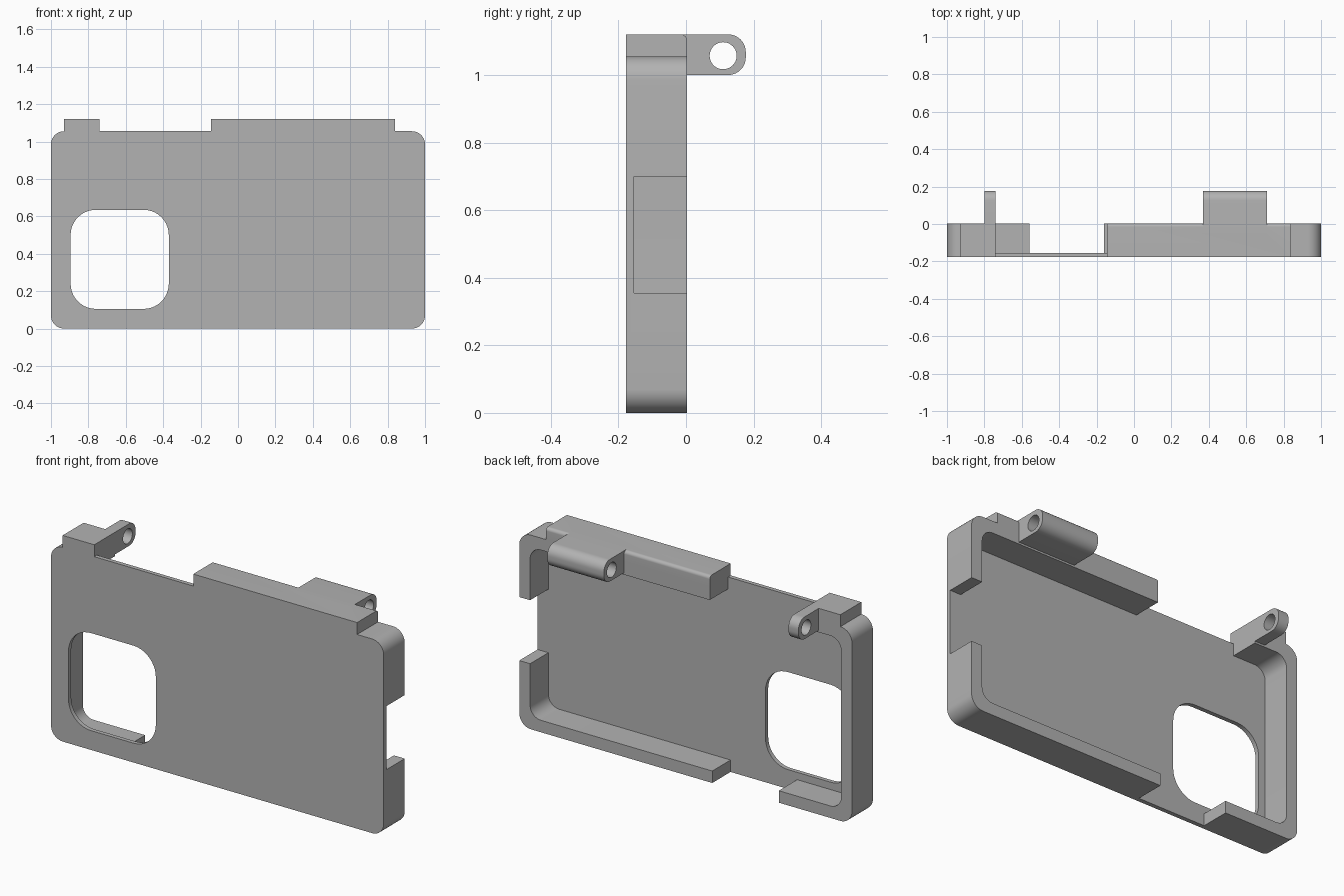
import bpy, bmesh, math
from mathutils import Vector

old = bpy.data.objects.get("Cube")
if old:
    bpy.data.objects.remove(old, do_unlink=True)

grey = bpy.data.materials.new("plain grey")
grey.use_nodes = True
COLOR = (0.45, 0.45, 0.45, 1)
grey.diffuse_color = COLOR
grey.node_tree.nodes["Principled BSDF"].inputs["Base Color"].default_value = COLOR

FRONT, FLOOR, BACK = -0.177, -0.154, 0.003
HEIGHT, TOP, WALL = 1.055, 1.12, 0.065


def outline(u0, u1, v0, v1, radii, steps=10):
    """Rectangle outline; radii go round from the low-u, low-v corner."""
    corners = [(u0, v0, 1, 1), (u1, v0, -1, 1), (u1, v1, -1, -1), (u0, v1, 1, -1)]
    points = []
    for i, ((u, v, su, sv), r) in enumerate(zip(corners, radii)):
        if r == 0:
            points.append((u, v))
            continue
        for k in range(steps + 1):
            a = math.pi * (1 + i / 2 + k / steps / 2)
            points.append((u + su * r + r * math.cos(a), v + sv * r + r * math.sin(a)))
    return points


def prism(name, points, lo, hi, axis):
    """Extrude an outline along y (points are x, z) or along x (points are y, z)."""
    bm = bmesh.new()
    start = [(u, lo, v) if axis == "y" else (lo, u, v) for u, v in points]
    face = bm.faces.new([bm.verts.new(p) for p in start])
    move = Vector((0, hi - lo, 0) if axis == "y" else (hi - lo, 0, 0))
    new = bmesh.ops.extrude_face_region(bm, geom=[face])["geom"]
    bmesh.ops.translate(bm, vec=move, verts=[g for g in new if isinstance(g, bmesh.types.BMVert)])
    bmesh.ops.recalc_face_normals(bm, faces=bm.faces)
    mesh = bpy.data.meshes.new(name)
    bm.to_mesh(mesh)
    bm.free()
    mesh.materials.append(grey)
    obj = bpy.data.objects.new(name, mesh)
    bpy.context.collection.objects.link(obj)
    return obj


def combine(target, tool, operation):
    """Apply a boolean and remove the tool."""
    mod = target.modifiers.new("boolean", "BOOLEAN")
    mod.object, mod.operation, mod.solver = tool, operation, "EXACT"
    bpy.context.view_layer.objects.active = target
    bpy.ops.object.modifier_apply(modifier=mod.name)
    bpy.data.objects.remove(tool, do_unlink=True)


SQUARE = (0, 0, 0, 0)

# Tray with rounded corners, hollowed from the back
case = prism("case", outline(-1, 1, 0, HEIGHT, [0.07] * 4), FRONT, BACK, "y")
cavity = outline(-1 + WALL, 1 - WALL, WALL, HEIGHT - WALL, [0.065] * 4)
combine(case, prism("cavity", cavity, FLOOR, 0.1, "y"), "DIFFERENCE")

# Window through the front plate
window = outline(-0.895, -0.37, 0.105, 0.635, [0.135] * 4)
combine(case, prism("window", window, -0.3, -0.1, "y"), "DIFFERENCE")

# Gaps in the rim: top, bottom and left side
for x0, x1, z0, z1 in [(-0.74, -0.145, 0.9, 1.2), (-0.56, -0.16, -0.1, 0.1), (0.9, 1.1, 0.355, 0.70)]:
    combine(case, prism("gap", outline(x0, x1, z0, z1, SQUARE), FLOOR, 0.1, "y"), "DIFFERENCE")

# Raised blocks on the top rim; the long one has a rounded back edge
for x0, x1, r in [(-0.93, -0.74, 0), (-0.145, 0.84, 0.018)]:
    block = outline(FRONT, BACK, 1.01, TOP, (0, 0, r, 0))
    combine(case, prism("block", block, x0, x1, "x"), "UNION")

# Hinge lugs with pin holes
for x0, x1 in [(-0.80, -0.74), (0.37, 0.71)]:
    lug = prism("lug", outline(-0.05, 0.177, 1.0, TOP, (0, 0.052, 0.052, 0)), x0, x1, "x")
    hole = outline(0.07, 0.15, 1.017, 1.097, [0.04] * 4)
    combine(lug, prism("pin_hole", hole, x0 - 0.1, x1 + 0.1, "x"), "DIFFERENCE")
    combine(case, lug, "UNION")

# Smooth the rounded corners, keep edges sharp
bpy.ops.object.select_all(action="DESELECT")
case.select_set(True)
bpy.context.view_layer.objects.active = case
bpy.ops.object.shade_smooth_by_angle(angle=math.radians(30))
